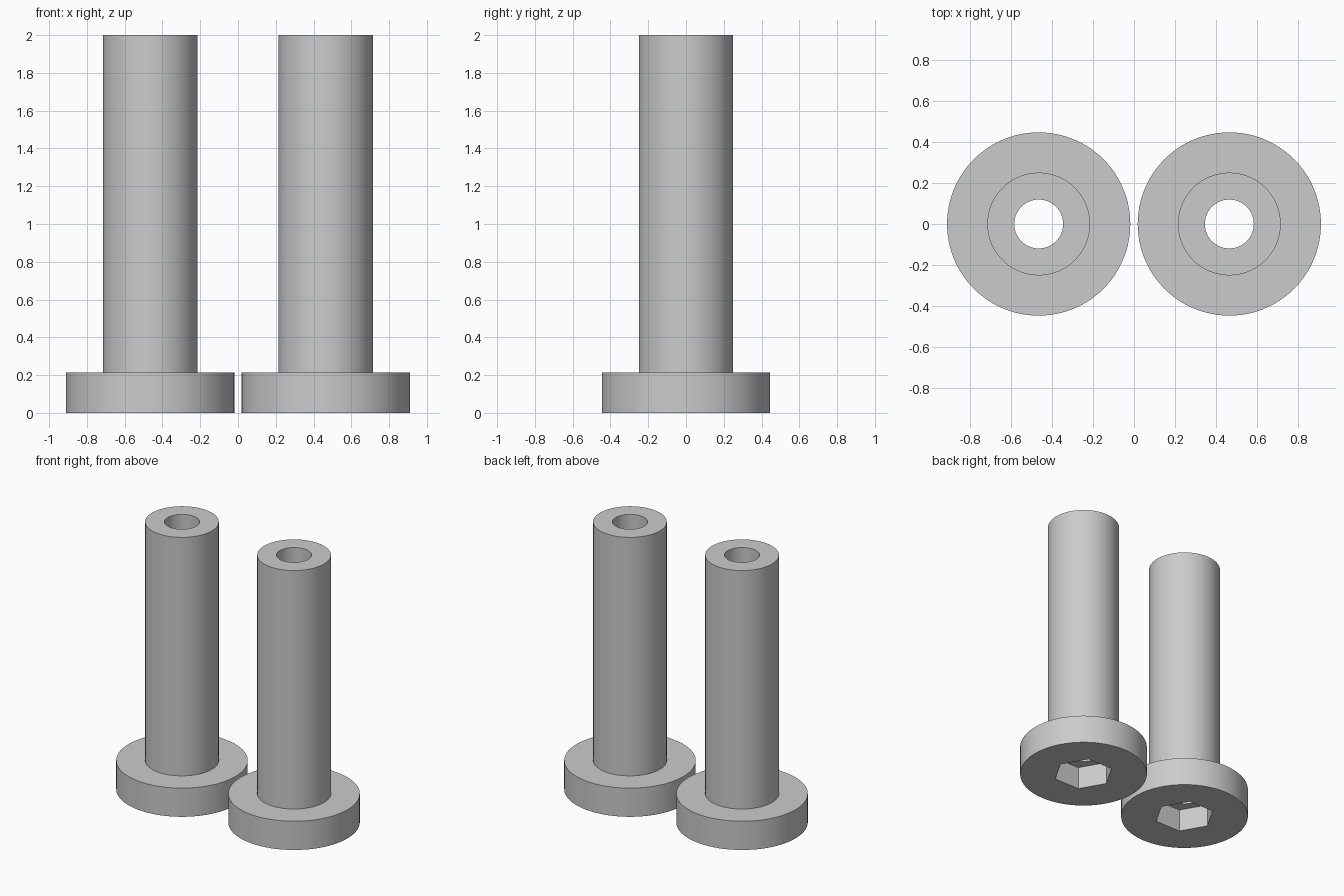
import bpy
import bmesh
from math import cos, sin, pi, radians

cube = bpy.data.objects.get("Cube")
if cube:
    bpy.data.objects.remove(cube, do_unlink=True)

SEGMENTS = 96          # divisible by six so the hex corners land on vertices
SPACING = 0.464        # distance of each bolt from the centre
HEAD_R, SHAFT_R, BORE_R, HEX_R = 0.446, 0.25, 0.119, 0.21
HEAD_H, SOCKET_H, TOTAL_H = 0.215, 0.17, 2.0

steel = bpy.data.materials.new("grey steel")
steel.use_nodes = True
GREY = (0.6, 0.6, 0.6, 1)
steel.diffuse_color = GREY
steel.node_tree.nodes["Principled BSDF"].inputs["Base Color"].default_value = GREY


def ring(bm, radius, z, hexagonal=False):
    """Closed ring of vertices, round or six-sided."""
    verts = []
    for i in range(SEGMENTS):
        a = 2 * pi * i / SEGMENTS
        r = radius
        if hexagonal:
            r *= cos(pi / 6) / cos(a % (pi / 3) - pi / 6)
        verts.append(bm.verts.new((r * cos(a), r * sin(a), z)))
    return verts


def make_bolt(name, x):
    bm = bmesh.new()
    # hex socket, through bore, shaft and wide flat head in one closed loop
    rings = [
        ring(bm, HEX_R, 0, True),
        ring(bm, HEX_R, SOCKET_H, True),
        ring(bm, BORE_R, SOCKET_H),
        ring(bm, BORE_R, TOTAL_H),
        ring(bm, SHAFT_R, TOTAL_H),
        ring(bm, SHAFT_R, HEAD_H),
        ring(bm, HEAD_R, HEAD_H),
        ring(bm, HEAD_R, 0),
    ]
    for lower, upper in zip(rings, rings[1:] + rings[:1]):
        for i in range(SEGMENTS):
            j = (i + 1) % SEGMENTS
            bm.faces.new((lower[i], lower[j], upper[j], upper[i]))
    bmesh.ops.recalc_face_normals(bm, faces=bm.faces)
    mesh = bpy.data.meshes.new(name)
    bm.to_mesh(mesh)
    bm.free()
    mesh.materials.append(steel)
    bolt = bpy.data.objects.new(name, mesh)
    bolt.location.x = x
    bpy.context.collection.objects.link(bolt)
    # smooth round walls, sharp rims and socket corners
    bpy.ops.object.select_all(action='DESELECT')
    bolt.select_set(True)
    bpy.context.view_layer.objects.active = bolt
    bpy.ops.object.shade_smooth_by_angle(angle=radians(30))


make_bolt("left_bolt", SPACING)
make_bolt("right_bolt", -SPACING)
